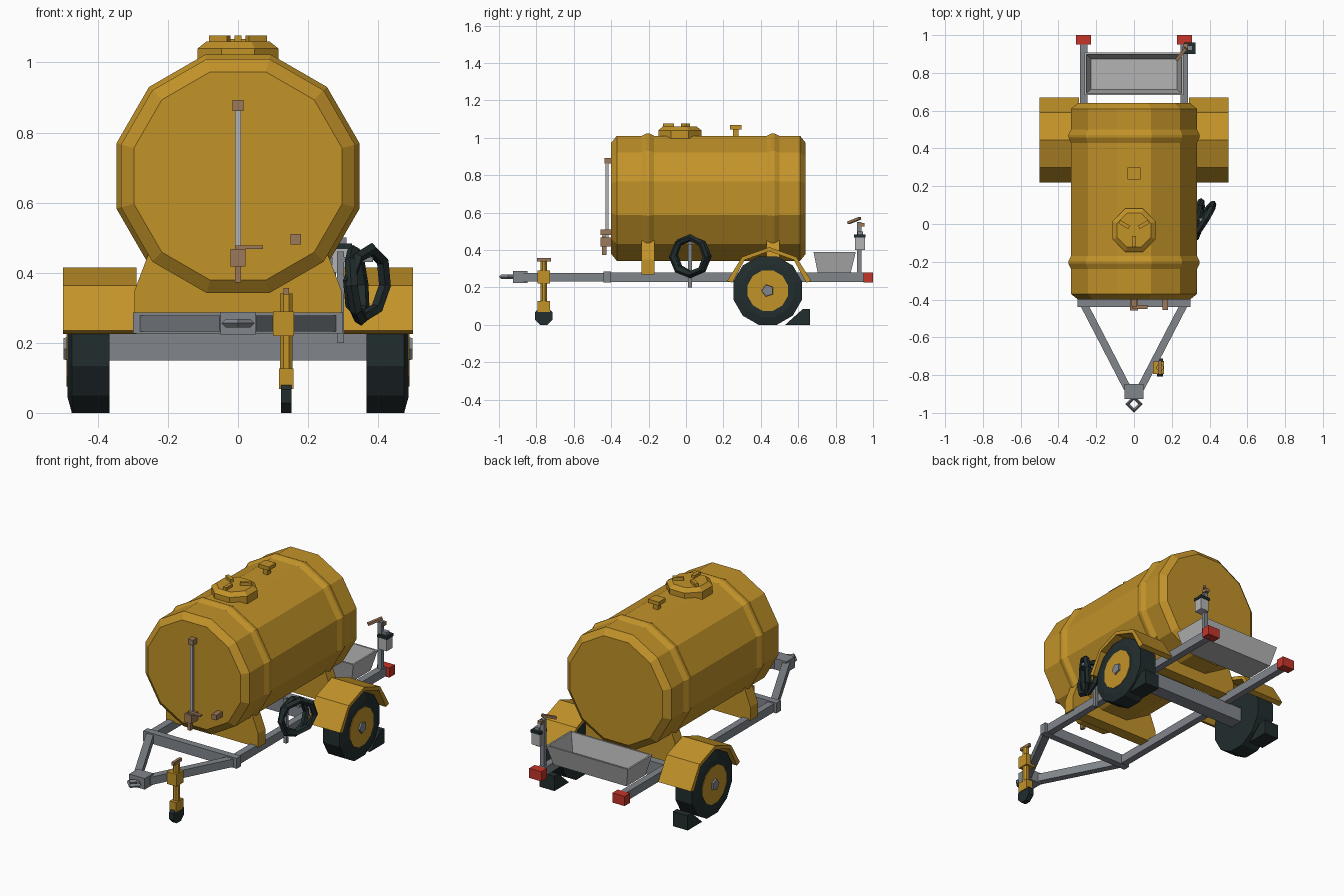
import bpy, bmesh, math
from mathutils import Vector, Matrix

if "Cube" in bpy.data.objects:
    bpy.data.objects.remove(bpy.data.objects["Cube"])

def material(name, rgb):
    m = bpy.data.materials.new(name)
    m.diffuse_color = (*rgb, 1)
    m.use_nodes = True
    m.node_tree.nodes["Principled BSDF"].inputs["Base Color"].default_value = m.diffuse_color
    return m

YELLOW = material("yellow paint", (.54, .29, .022))
STEEL = material("grey steel", (.22, .24, .265))
LIGHT = material("light grey", (.45, .455, .45))
BLACK = material("black rubber", (.016, .026, .027))
RED = material("red lens", (.55, .035, .022))
TAN = material("bronze fitting", (.33, .19, .10))

def finish(name, bm, mat):
    bmesh.ops.recalc_face_normals(bm, faces=bm.faces)
    me = bpy.data.meshes.new(name)
    bm.to_mesh(me)
    bm.free()
    me.materials.append(mat)
    ob = bpy.data.objects.new(name, me)
    bpy.context.collection.objects.link(ob)
    return ob

def box(name, x, y, z, mat):
    """Box from (min, max) pairs."""
    return prism(name, [(y[0], z[0]), (y[1], z[0]), (y[1], z[1]), (y[0], z[1])], 'x', x, mat)

def prism(name, pts, axis, span, mat):
    """Extrude a 2D outline along x or y."""
    bm = bmesh.new()
    put = (lambda a, p: (a, p[0], p[1])) if axis == 'x' else (lambda a, p: (p[0], a, p[1]))
    rings = [[bm.verts.new(put(a, p)) for p in pts] for a in span]
    n = len(pts)
    for r in rings:
        bm.faces.new(r)
    for i in range(n):
        j = (i + 1) % n
        bm.faces.new((rings[0][i], rings[0][j], rings[1][j], rings[1][i]))
    return finish(name, bm, mat)

def lathe(name, profile, n, axis, c, mat):
    """Spin (position, apothem) pairs into an n-sided solid with flat sides on the axes."""
    bm = bmesh.new()
    rings = []
    for a, r in profile:
        r /= math.cos(math.pi / n)
        ring = []
        for i in range(n):
            t = 2 * math.pi * (i + .5) / n
            u, v = r * math.cos(t), r * math.sin(t)
            p = {'x': (a, u, v), 'y': (u, a, v), 'z': (u, v, a)}[axis]
            ring.append(bm.verts.new(Vector(p) + Vector(c)))
        rings.append(ring)
    for r0, r1 in zip(rings, rings[1:]):
        for i in range(n):
            j = (i + 1) % n
            bm.faces.new((r0[i], r0[j], r1[j], r1[i]))
    bm.faces.new(rings[0])
    bm.faces.new(rings[-1])
    return finish(name, bm, mat)

def beam(name, p, q, w, h, mat):
    """Rectangular bar between two points."""
    p, q = Vector(p), Vector(q)
    d = q - p
    side = d.cross(Vector((0, 0, 1))).normalized()
    up = side.cross(d).normalized()
    rot = Matrix((side, d.normalized(), up)).transposed().to_4x4()
    bm = bmesh.new()
    bmesh.ops.create_cube(bm, size=1)
    bmesh.ops.transform(bm, verts=bm.verts, matrix=Matrix.Translation((p + q) / 2) @ rot
                        @ Matrix.Diagonal((w, d.length, h, 1)))
    return finish(name, bm, mat)

# Tank with two raised bands
R, B = .334, .347
lathe("tank", [(-.40, .297), (-.37, R), (-.237, R), (-.21, B), (-.196, B), (-.17, R),
               (.43, R), (.458, B), (.472, B), (.50, R), (.61, R), (.64, .297)],
      12, 'y', (0, 0, .676), YELLOW)

# Manhole with three lugs, and vent
lathe("manhole", [(.98, .115), (1.04, .115), (1.06, .09)], 8, 'z', (0, -.033, 0), YELLOW)
for a in (-90, 30, 150):
    d = Vector((math.cos(math.radians(a)), math.sin(math.radians(a)), 0))
    c = Vector((0, -.033, 1.064))
    beam("manhole_lug", c + d * .03, c + d * .09, .02, .026, YELLOW)
box("vent_stem", (-.015, .015), (.25, .28), (1.0, 1.05), YELLOW)
box("vent_cap", (-.034, .034), (.235, .298), (1.045, 1.067), YELLOW)

# Saddles under the bands
half = [(.295, .27), (.295, .35), (.255, .455)]
for y in (-.203, .465):
    prism("saddle", half + [(-x, z) for x, z in reversed(half)], 'y', (y - .034, y + .034), YELLOW)

# Chassis
box("front_crossbeam", (-.30, .30), (-.44, -.40), (.226, .286), STEEL)
box("axle", (-.38, .38), (.397, .477), (.15, .234), STEEL)
box("coupling_head", (-.05, .05), (-.926, -.847), (.224, .288), STEEL)
bpy.ops.mesh.primitive_torus_add(major_segments=4, minor_segments=4, major_radius=.035,
                                 minor_radius=.012, location=(0, -.953, .256))
eye = bpy.context.object
eye.name = "towing_eye"
eye.data.materials.append(STEEL)

# Arched fender outline: outer points, then the same points pulled inwards
arch = [(.22, .235), (.30, .363), (.445, .415), (.59, .363), (.67, .235)]
inner = [(.445 + (y - .445) * .91, .2 + (z - .2) * .90) for y, z in reversed(arch)]
inner[0], inner[-1] = (.642, .225), (.248, .225)

for s in (-1, 1):
    side = "left_" if s < 0 else "right_"
    box(side + "rail", (s * .245, s * .285), (-.42, .955), (.23, .279), STEEL)
    beam(side + "drawbar_arm", (s * .268, -.42, .255), (s * .035, -.87, .255), .04, .046, STEEL)
    box(side + "rear_light", (s * .228, s * .306), (.95, 1.0), (.225, .281), RED)
    prism(side + "fender", arch + inner, 'x', (s * .29, s * .50), YELLOW)
    # Wheel
    c = (0, .437, .183)
    lathe(side + "tyre", [(s * .366, .15), (s * .366, .183), (s * .474, .183), (s * .486, .14)],
          12, 'x', c, BLACK)
    lathe(side + "wheel_disc", [(s * .45, .108), (s * .489, .108)], 12, 'x', c, YELLOW)
    lathe(side + "hub", [(s * .47, .03), (s * .498, .026)], 5, 'x', c, STEEL)
    prism(side + "wheel_chock", [(.53, 0), (.663, 0), (.663, .085), (.625, .085)], 'x',
          (s * .38, s * .475), BLACK)

# Jockey wheel
jx, jy = .138, -.76
lathe("jockey_wheel", [(jx - .015, .047), (jx + .015, .047)], 8, 'x', (0, jy, .047), BLACK)
box("jockey_fork", (jx - .021, jx + .021), (jy - .034, jy + .034), (.068, .126), YELLOW)
lathe("jockey_tube", [(.12, .018), (.34, .018)], 8, 'z', (jx, jy, 0), YELLOW)
box("jockey_clamp", (.10, .16), (jy - .033, jy + .033), (.22, .29), YELLOW)
box("jockey_handle", (jx - .008, jx + .008), (jy - .037, jy + .037), (.338, .356), TAN)

# Level gauge, drain valve and plug on the front end
box("gauge_tube", (-.008, .008), (-.43, -.414), (.45, .87), LIGHT)
box("gauge_bracket", (-.016, .016), (-.436, -.395), (.862, .893), TAN)
box("drain_valve", (-.022, .022), (-.458, -.395), (.418, .468), TAN)
box("drain_spout", (-.009, .009), (-.45, -.425), (.372, .42), TAN)
box("drain_lever", (-.008, .072), (-.45, -.43), (.468, .477), TAN)
box("filler_plug", (.15, .18), (-.456, -.36), (.48, .51), TAN)

# Hose coil on its post
box("hose_post", (.283, .303), (.012, .032), (.20, .46), STEEL)
box("hose_hook", (.283, .385), (.012, .032), (.43, .445), STEEL)
for i, (x, tilt) in enumerate(((.340, 84), (.368, 97))):
    bpy.ops.mesh.primitive_torus_add(
        major_segments=8, minor_segments=5, major_radius=.098, minor_radius=.018,
        location=(x, .023, .364 + .006 * i),
        rotation=(.15 + .4 * i, math.radians(tilt), 0))
    hose = bpy.context.object
    hose.name = "hose_loop"
    hose.data.materials.append(BLACK)

# Open flared tray at the rear
bm = bmesh.new()
rings = []
for hx, y0, y1, z in ((.235, .705, .88, .275), (.262, .682, .908, .39),
                      (.252, .692, .898, .39), (.228, .712, .873, .285)):
    rings.append([bm.verts.new(p) for p in ((-hx, y0, z), (hx, y0, z), (hx, y1, z), (-hx, y1, z))])
for r0, r1 in zip(rings, rings[1:]):
    for i in range(4):
        j = (i + 1) % 4
        bm.faces.new((r0[i], r0[j], r1[j], r1[i]))
bm.faces.new(rings[0])
bm.faces.new(rings[-1])
finish("tray", bm, LIGHT)

# Rear tap post with filter box
box("tap_post", (.255, .28), (.913, .937), (.27, .55), STEEL)
box("filter_box", (.268, .322), (.903, .957), (.40, .475), LIGHT)
box("filter_lid", (.264, .326), (.899, .961), (.468, .484), BLACK)
box("filter_neck", (.28, .31), (.918, .945), (.48, .50), STEEL)
beam("tap_handle", (.225, .868, .545), (.275, .93, .57), .018, .014, TAN)
box("tap_spout", (.262, .285), (.92, .955), (.525, .545), TAN)
